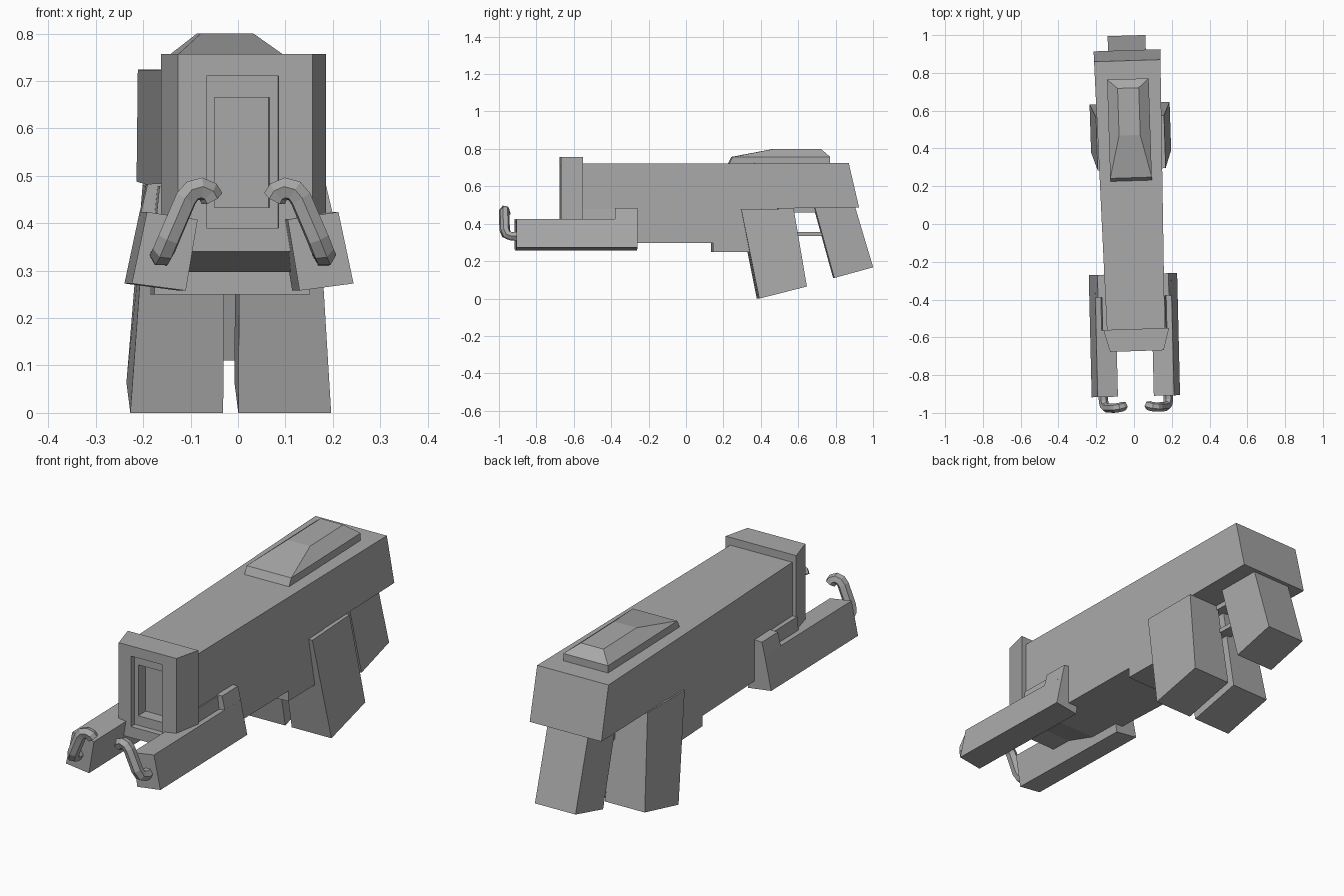
import bpy, bmesh

if "Cube" in bpy.data.objects:
    bpy.data.objects.remove(bpy.data.objects["Cube"])

YAW, SHIFT = 0.032, -0.008      # the body sits at a slight yaw
ARM_YAW, ARM_SHIFT = 0.024, -0.012

# One dark grey for every part
GREY = bpy.data.materials.new("dark_grey")
GREY.diffuse_color = (0.4, 0.4, 0.4, 1)
GREY.use_nodes = True
GREY.node_tree.nodes["Principled BSDF"].inputs["Base Color"].default_value = GREY.diffuse_color


def place(name, data, yaw, shift):
    """Add an object with the grey material, yawed and shifted in x."""
    data.materials.append(GREY)
    ob = bpy.data.objects.new(name, data)
    bpy.context.collection.objects.link(ob)
    ob.rotation_euler.z = yaw
    ob.location.x = shift
    return ob


def loft(name, rings, yaw=YAW, shift=SHIFT):
    """Skin a series of matching closed rings and cap both ends."""
    bm = bmesh.new()
    vs = [[bm.verts.new(p) for p in r] for r in rings]
    n = len(vs[0])
    for a, b in zip(vs, vs[1:]):
        for i in range(n):
            j = (i + 1) % n
            bm.faces.new((a[i], a[j], b[j], b[i]))
    bm.faces.new(vs[0][::-1])
    bm.faces.new(vs[-1])
    bmesh.ops.recalc_face_normals(bm, faces=bm.faces)
    me = bpy.data.meshes.new(name)
    bm.to_mesh(me)
    bm.free()
    return place(name, me, yaw, shift)


def side_profile(name, pts, half):
    """Extrude a (y, z) outline across x; half is the half width at each y."""
    return loft(name, [[(s * half(y), y, z) for y, z in pts] for s in (-1, 1)])


def rect_y(half, y, z0, z1, cx=0.0):
    return [(cx - half, y, z0), (cx + half, y, z0), (cx + half, y, z1), (cx - half, y, z1)]


def rect_z(half, y0, y1, z):
    return [(-half, y0, z), (half, y0, z), (half, y1, z), (-half, y1, z)]


# Main body: long side outline, slightly wider at the back
side_profile("body", [(-0.57, 0.722), (0.865, 0.724), (0.92, 0.488), (0.40, 0.48),
                      (0.40, 0.25), (0.14, 0.25), (0.14, 0.297), (-0.42, 0.297),
                      (-0.57, 0.34)],
             lambda y: 0.162 + 0.016 * y)

# Front collar with a stepped recess
loft("front_collar", [
    rect_y(0.174, -0.556, 0.34, 0.757, 0.002),
    rect_y(0.142, -0.673, 0.34, 0.757, 0.002),
    rect_y(0.076, -0.673, 0.39, 0.711, -0.004),
    rect_y(0.076, -0.645, 0.39, 0.711, -0.004),
    rect_y(0.058, -0.645, 0.433, 0.665, -0.004),
    rect_y(0.058, -0.59, 0.433, 0.665, -0.004)])

# Raised top housing
loft("top_housing", [
    rect_z(0.11, 0.225, 0.768, 0.715),
    rect_z(0.11, 0.245, 0.768, 0.757),
    rect_z(0.056, 0.47, 0.72, 0.80)])

# Rear handle and the guard bars in front of it
side_profile("rear_handle", [(0.685, 0.49), (0.79, 0.110), (0.998, 0.167), (0.90, 0.495)],
             lambda y: 0.10)
side_profile("guard_lower", [(0.54, 0.335), (0.75, 0.335), (0.75, 0.356), (0.54, 0.356)],
             lambda y: 0.03)
side_profile("guard_upper", [(0.54, 0.46), (0.75, 0.46), (0.75, 0.49), (0.54, 0.49)],
             lambda y: 0.03)

for s, side in ((-1, "left"), (1, "right")):
    # Splayed lower grips
    loft("grip_" + side, [
        [(s * 0.016, 0.29, 0.475), (s * 0.18, 0.29, 0.475),
         (s * 0.18, 0.57, 0.482), (s * 0.016, 0.57, 0.482)],
        [(s * 0.016, 0.385, 0.0), (s * 0.212, 0.385, 0.0),
         (s * 0.212, 0.64, 0.064), (s * 0.016, 0.64, 0.064)]], YAW, -0.003)

    # Forward arms, each with a raised step and a rail beside the body
    def bar(name, xz, y0, y1):
        loft(name + side, [[(s * x, y, z) for x, z in xz] for y in (y0, y1)],
             ARM_YAW, ARM_SHIFT)
    bar("arm_", [(0.095, 0.408), (0.202, 0.424), (0.234, 0.273), (0.12, 0.258)],
        -0.912, -0.265)
    bar("arm_step_", [(0.12, 0.40), (0.12, 0.486), (0.188, 0.483), (0.204, 0.415)],
        -0.384, -0.265)
    bar("arm_rail_", [(0.12, 0.40), (0.12, 0.479), (0.167, 0.479), (0.175, 0.40)],
        -0.56, -0.38)

    # Curled tube hooks on the arm ends
    path = [(0.172, -0.90, 0.333), (0.172, -0.935, 0.333), (0.167, -0.96, 0.343),
            (0.157, -0.97, 0.368), (0.121, -0.972, 0.452), (0.108, -0.972, 0.468),
            (0.09, -0.97, 0.473), (0.074, -0.966, 0.466), (0.066, -0.962, 0.452)]
    cu = bpy.data.curves.new("hook_" + side, 'CURVE')
    cu.dimensions = '3D'
    cu.bevel_depth = 0.025
    cu.bevel_resolution = 1
    cu.use_fill_caps = True
    sp = cu.splines.new('POLY')
    sp.points.add(len(path) - 1)
    for p, (x, y, z) in zip(sp.points, path):
        p.co = (s * x, y, z, 1)
    sp.use_smooth = False
    place("hook_" + side, cu, ARM_YAW, ARM_SHIFT)
